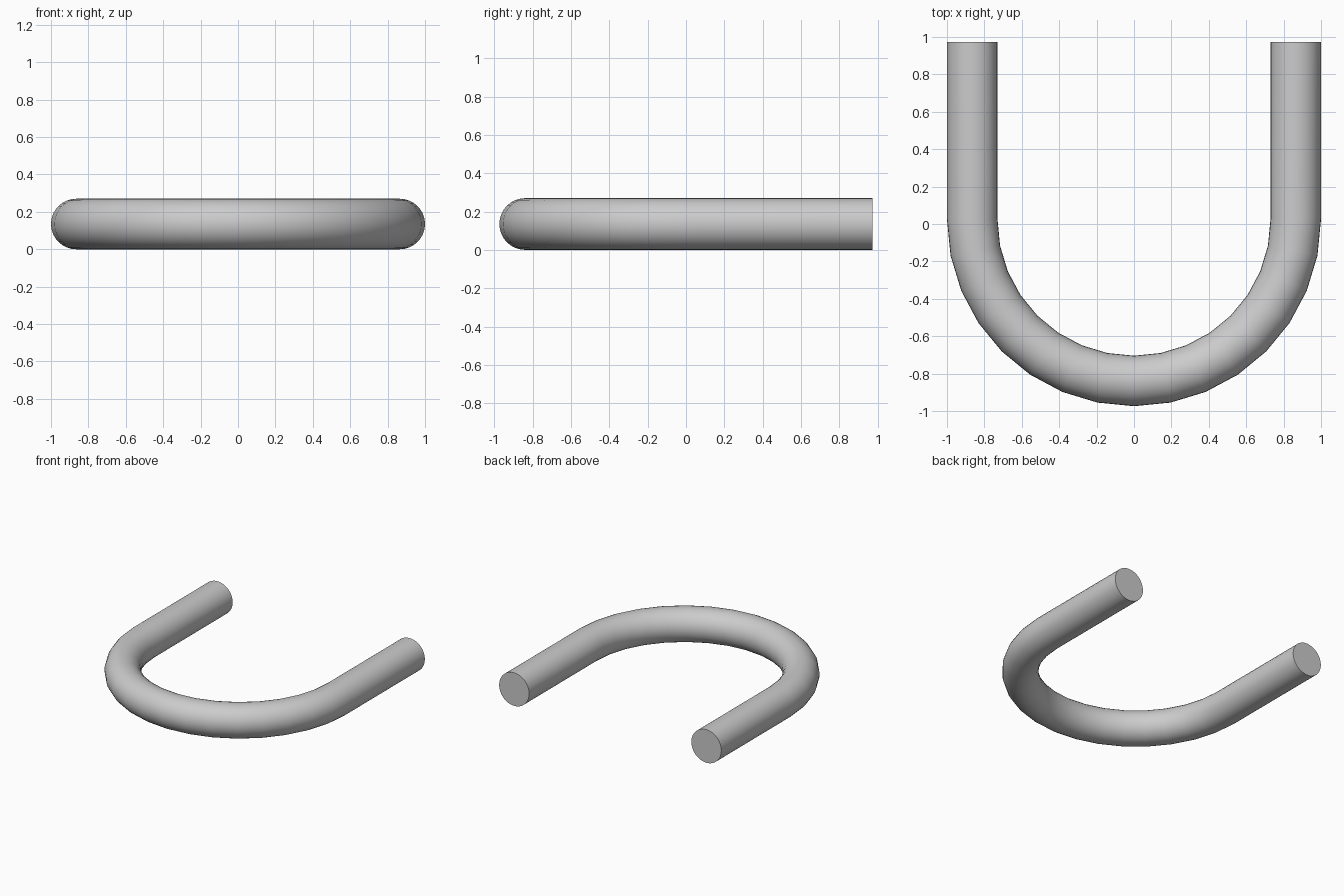
import bpy, bmesh
from math import sin, cos, pi, radians

if "Cube" in bpy.data.objects:
    bpy.data.objects.remove(bpy.data.objects["Cube"])

R, r = 0.865, 0.135        # bend radius, tube radius
ARC_Y, END_Y = 0.026, 0.974
STEPS, SIDES = 16, 32

# Ring stations: (angle round the bend, y of ring centre origin)
stations = [(pi, END_Y)]
stations += [(pi + pi * i / STEPS, ARC_Y) for i in range(STEPS + 1)]
stations += [(2 * pi, END_Y)]

bm = bmesh.new()
rings = []
for a, y0 in stations:
    ring = []
    for k in range(SIDES):
        t = 2 * pi * k / SIDES
        d = R + r * cos(t)
        ring.append(bm.verts.new((d * cos(a), y0 + d * sin(a), r + r * sin(t))))
    rings.append(ring)

# Tube walls
for p, q in zip(rings, rings[1:]):
    for k in range(SIDES):
        n = (k + 1) % SIDES
        bm.faces.new((p[k], p[n], q[n], q[k]))

# Flat end caps
bm.faces.new(rings[0])
bm.faces.new(rings[-1])
bmesh.ops.recalc_face_normals(bm, faces=bm.faces[:])

mesh = bpy.data.meshes.new("u_shaped_rod")
bm.to_mesh(mesh)
bm.free()
rod = bpy.data.objects.new("u_shaped_rod", mesh)
bpy.context.collection.objects.link(rod)

# Smooth wall, crisp ends
bpy.context.view_layer.objects.active = rod
rod.select_set(True)
bpy.ops.object.shade_smooth_by_angle(angle=radians(30))
